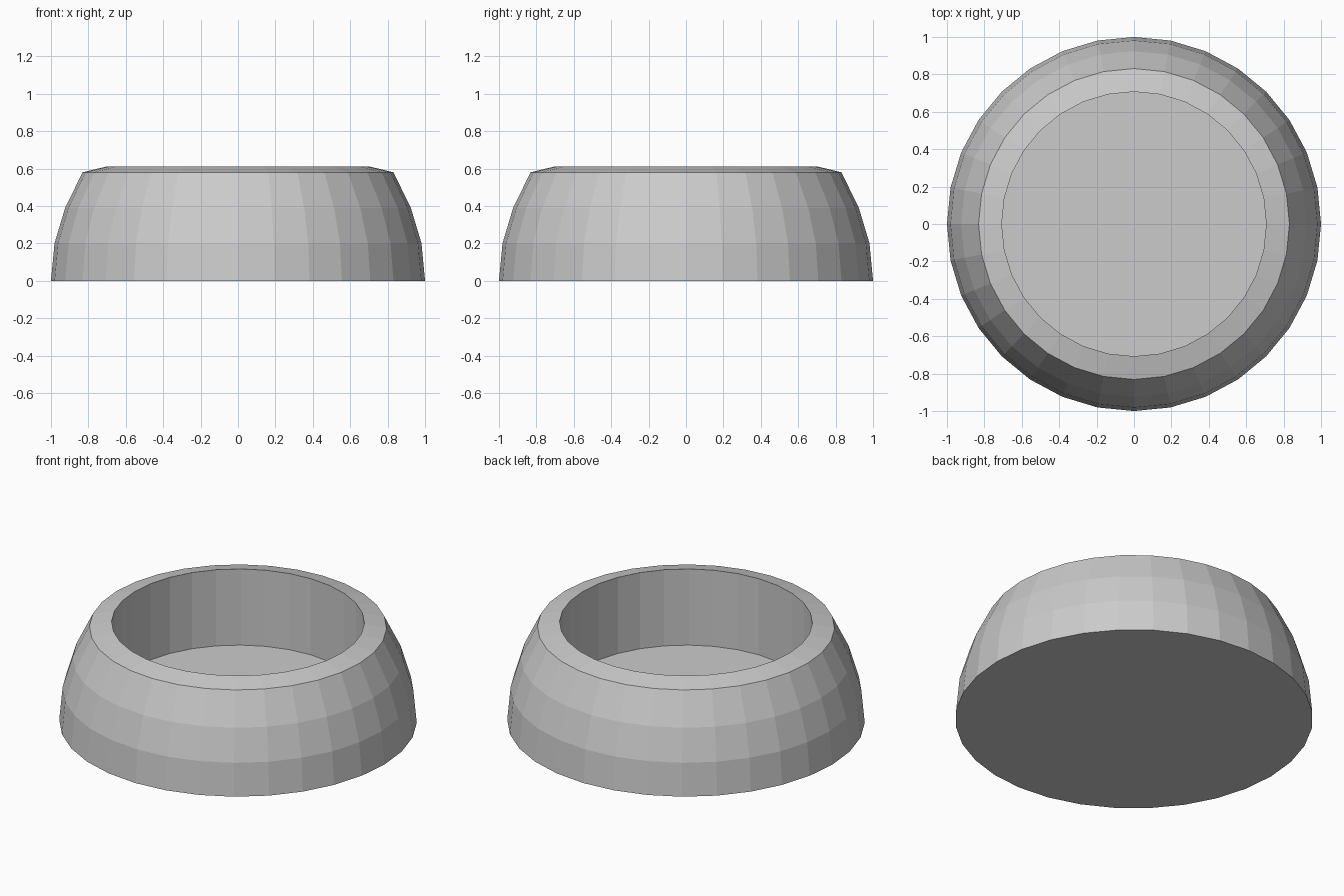
import bpy, bmesh
from math import cos, sin, tau

if "Cube" in bpy.data.objects:
    bpy.data.objects.remove(bpy.data.objects["Cube"])

SEGMENTS = 32
# (radius, height): rounded outer wall, sloped rim, straight inner wall down to the floor
PROFILE = [(1.0, 0.0), (0.981, 0.2), (0.924, 0.39), (0.831, 0.58),
           (0.707, 0.61), (0.707, 0.14)]

bm = bmesh.new()
rings = [[bm.verts.new((r * cos(tau * i / SEGMENTS), r * sin(tau * i / SEGMENTS), z))
          for i in range(SEGMENTS)] for r, z in PROFILE]

# Walls between neighbouring rings
for low, high in zip(rings, rings[1:]):
    for i in range(SEGMENTS):
        j = (i + 1) % SEGMENTS
        bm.faces.new((low[i], low[j], high[j], high[i]))

# Flat base and bowl floor
bm.faces.new(rings[0][::-1])
bm.faces.new(rings[-1])

mesh = bpy.data.meshes.new("bowl")
bm.to_mesh(mesh)
bm.free()
bpy.context.collection.objects.link(bpy.data.objects.new("bowl", mesh))
